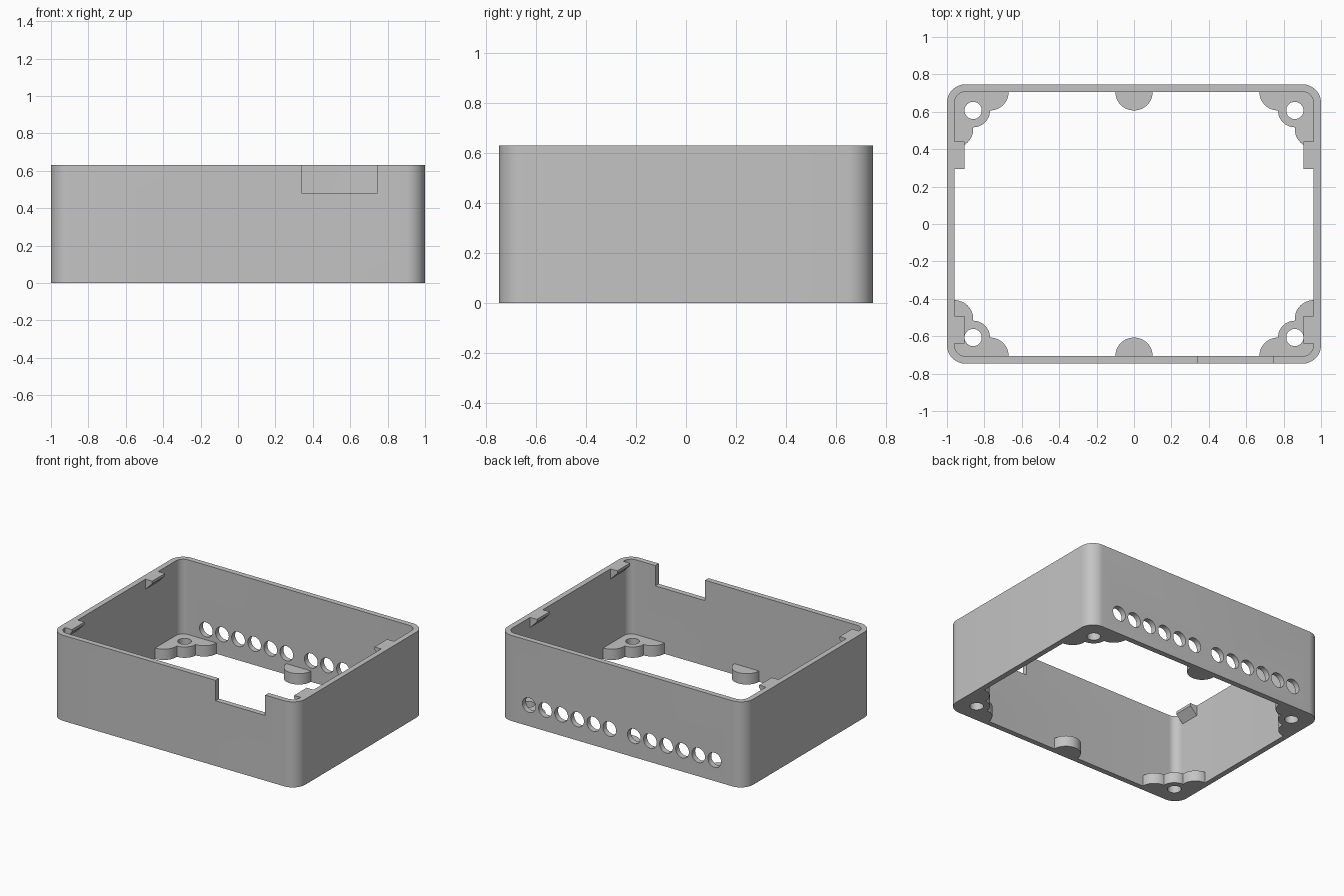
import bpy, bmesh, math
from mathutils import Matrix, Vector

HX, HY, H = 1.0, 0.747, 0.63      # half width, half depth, height
WALL, CORNER = 0.04, 0.1
BOSS_H = 0.08

if "Cube" in bpy.data.objects:
    bpy.data.objects.remove(bpy.data.objects["Cube"], do_unlink=True)

grey = bpy.data.materials.new("plain grey")
grey.use_nodes = True
grey.diffuse_color = (0.55, 0.55, 0.55, 1)
grey.node_tree.nodes["Principled BSDF"].inputs["Base Color"].default_value = grey.diffuse_color


def arc(cx, cy, r, start, end, steps=12):
    """Points along an arc, angles in degrees."""
    angles = [math.radians(start + (end - start) * i / steps) for i in range(steps + 1)]
    return [(cx + r * math.cos(a), cy + r * math.sin(a)) for a in angles]


def rounded_rect(hx, hy, r):
    points = []
    for i, (sx, sy) in enumerate([(1, 1), (-1, 1), (-1, -1), (1, -1)]):
        points += arc(sx * (hx - r), sy * (hy - r), r, 90 * i, 90 * i + 90)
    return points


def prism(name, outline, low, high, matrix=None):
    """Extrude a flat outline from low to high along local z."""
    bm = bmesh.new()
    face = bm.faces.new([bm.verts.new((x, y, low)) for x, y in outline])
    top = bmesh.ops.extrude_face_region(bm, geom=[face])["geom"]
    verts = [v for v in top if isinstance(v, bmesh.types.BMVert)]
    bmesh.ops.translate(bm, verts=verts, vec=Vector((0, 0, high - low)))
    if matrix:
        bmesh.ops.transform(bm, matrix=matrix, verts=bm.verts)
    bmesh.ops.recalc_face_normals(bm, faces=bm.faces)
    mesh = bpy.data.meshes.new(name)
    bm.to_mesh(mesh)
    bm.free()
    mesh.materials.append(grey)
    obj = bpy.data.objects.new(name, mesh)
    bpy.context.collection.objects.link(obj)
    return obj


def select_only(obj):
    bpy.ops.object.select_all(action="DESELECT")
    obj.select_set(True)
    bpy.context.view_layer.objects.active = obj


def cut(obj, cutters):
    """Subtract every cutter, then discard it."""
    select_only(obj)
    for cutter in cutters:
        cutter.hide_render = True
        mod = obj.modifiers.new("cut", "BOOLEAN")
        mod.operation, mod.solver, mod.object = "DIFFERENCE", "EXACT", cutter
        bpy.ops.object.modifier_apply(modifier=mod.name)
        bpy.data.objects.remove(cutter, do_unlink=True)


def smooth(obj):
    select_only(obj)
    bpy.ops.object.shade_smooth_by_angle(angle=math.radians(30))


# Open frame with rounded corners, a front notch and a row of back vents
IX, IY = HX - WALL, HY - WALL
frame = prism("case_wall", rounded_rect(HX, HY, CORNER), 0, H)
cutters = [prism("inside_cutter", rounded_rect(IX, IY, CORNER - WALL), -0.1, H + 0.1)]
notch = [(0.34, -0.8), (0.745, -0.8), (0.745, -0.65), (0.34, -0.65)]
cutters.append(prism("notch_cutter", notch, 0.48, H + 0.1))
to_back = Matrix.Rotation(math.radians(90), 4, "X")
for side in (-1, 1):
    for i in range(6):
        circle = arc(side * (0.1 + 0.131 * i), 0.155, 0.054, 0, 360, 32)[:-1]
        cutters.append(prism("vent_cutter", circle, -0.8, -0.65, to_back))
cut(frame, cutters)
smooth(frame)

# Three-lobed corner bosses with screw holes
SX, SY = 0.86, 0.607
lobes = (arc(SX - 0.09, IY, 0.1, 180, 270) + arc(SX, SY, 0.09, 180, 270)[1:]
         + arc(IX, SY - 0.1, 0.1, 180, 270)[1:])
lobes += [(0.98, SY - 0.2), (0.98, 0.66), (0.96, 0.7), (0.92, 0.725), (SX - 0.19, 0.725)]
for sx, x_name in ((1, "left"), (-1, "right")):
    for sy, y_name in ((-1, "front"), (1, "back")):
        boss = prism(f"{y_name}_{x_name}_corner_boss",
                     [(sx * x, sy * y) for x, y in lobes], 0, BOSS_H)
        hole = arc(sx * SX, sy * SY, 0.046, 0, 360, 32)[:-1]
        cut(boss, [prism("screw_cutter", hole, -0.1, 0.2)])
        smooth(boss)

# Half-round bosses in the middle of the long walls
for sy, name in ((-1, "front"), (1, "back")):
    half = arc(0, IY, 0.1, 180, 360, 24) + [(0.1, IY + 0.02), (-0.1, IY + 0.02)]
    smooth(prism(f"{name}_middle_boss", [(x, sy * y) for x, y in half], 0, BOSS_H))

# Wedge-shaped lid catches under the rim of the short walls
catch = [(0.98, H), (0.905, H), (0.905, H - 0.02), (IX, H - 0.075), (0.98, H - 0.075)]
for sx, x_name in ((1, "left"), (-1, "right")):
    for y_name, start in (("front", -0.64), ("back", 0.295)):
        prism(f"{y_name}_{x_name}_catch", [(sx * x, z) for x, z in catch],
              -start - 0.147, -start, to_back)
